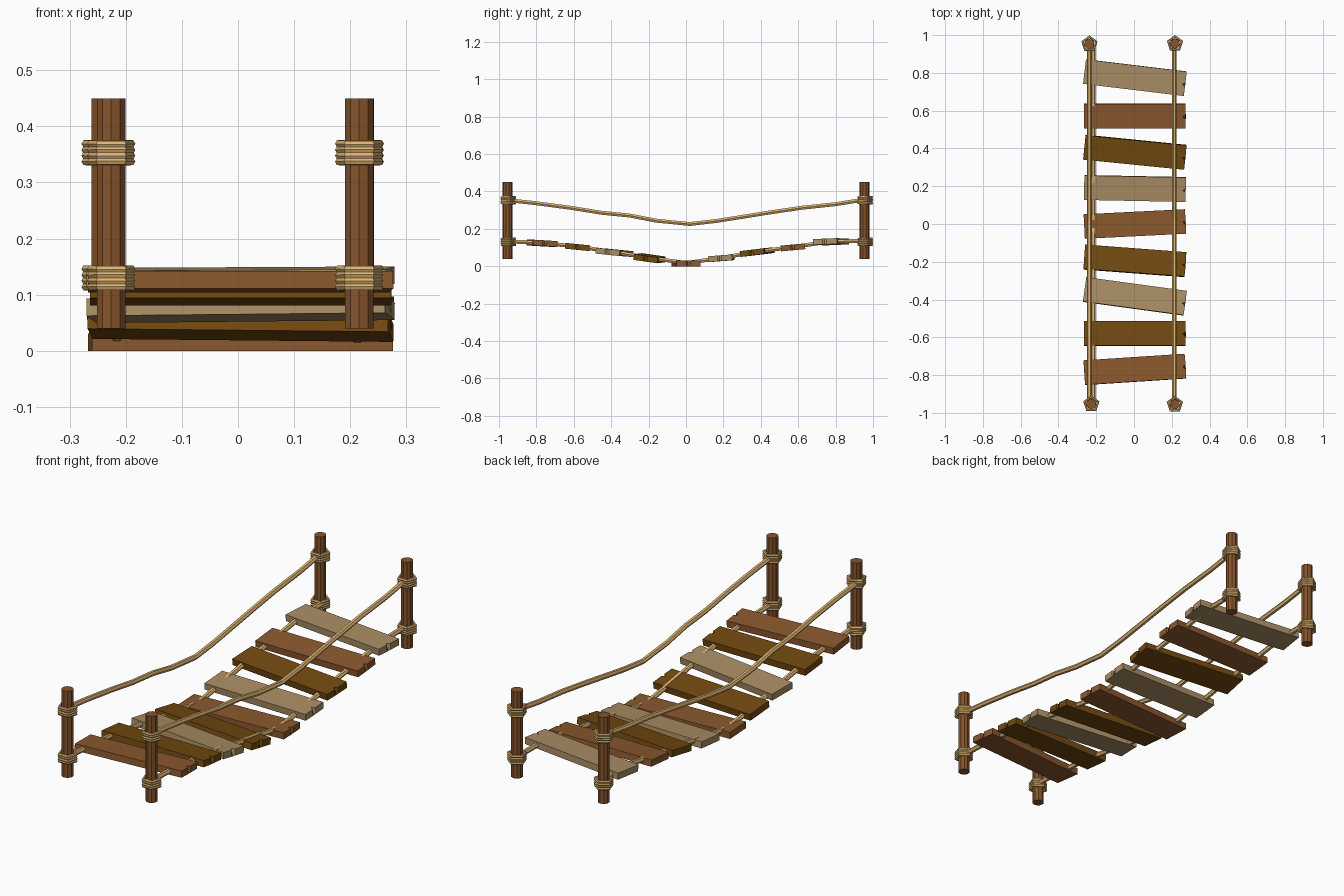
import bpy, bmesh, math
from mathutils import Matrix

if "Cube" in bpy.data.objects:
    bpy.data.objects.remove(bpy.data.objects["Cube"])


def material(name, rgb):
    m = bpy.data.materials.new(name)
    m.diffuse_color = (*rgb, 1)
    m.use_nodes = True
    m.node_tree.nodes["Principled BSDF"].inputs["Base Color"].default_value = m.diffuse_color
    return m


POST = material("post_wood", (0.24, 0.09, 0.024))
ROPE = material("rope", (0.74, 0.46, 0.17))
WOOD = {
    "brown": material("brown_wood", (0.26, 0.10, 0.027)),
    "dark": material("dark_wood", (0.17, 0.068, 0.005)),
    "tan": material("weathered_wood", (0.40, 0.27, 0.13)),
}


def plank(name, y, z, yaw, pitch, roll, mat):
    # board outline; the right end has a chip in its top edge
    outline = [(-0.268, -0.065), (0.269, -0.065), (0.270, -0.014), (0.270, -0.004),
               (0.270, 0.008), (0.269, 0.065), (-0.268, 0.065)]
    bm = bmesh.new()
    face = bm.faces.new([bm.verts.new((px, py, -0.0155)) for px, py in outline])
    ext = bmesh.ops.extrude_face_region(bm, geom=[face])
    top = [v for v in ext["geom"] if isinstance(v, bmesh.types.BMVert)]
    bmesh.ops.translate(bm, vec=(0, 0, 0.031), verts=top)
    for v in top:
        if abs(v.co.y + 0.004) < 0.001:
            v.co.x = 0.254
    bmesh.ops.recalc_face_normals(bm, faces=bm.faces)
    bm.transform(Matrix.Translation((0.004, y, z)) @ Matrix.Rotation(yaw, 4, "Z")
                 @ Matrix.Rotation(roll, 4, "Y") @ Matrix.Rotation(pitch, 4, "X"))
    me = bpy.data.meshes.new(name)
    bm.to_mesh(me)
    bm.free()
    me.materials.append(mat)
    bpy.context.collection.objects.link(bpy.data.objects.new(name, me))


def rope(name, points, radius):
    cu = bpy.data.curves.new(name, "CURVE")
    cu.dimensions = "3D"
    cu.bevel_depth = radius
    cu.bevel_resolution = 1
    cu.use_fill_caps = True
    sp = cu.splines.new("POLY")
    sp.points.add(len(points) - 1)
    for p, co in zip(sp.points, points):
        p.co = (*co, 1)
    sp.use_smooth = False
    cu.materials.append(ROPE)
    bpy.context.collection.objects.link(bpy.data.objects.new(name, cu))


# walkway boards: y, z, yaw, pitch, roll, wood
boards = [
    (-0.77, 0.123, 0.065, -0.06, 0.00, "brown"),
    (-0.58, 0.103, 0.00, -0.10, 0.00, "dark"),
    (-0.383, 0.074, -0.135, -0.10, -0.01, "tan"),
    (-0.195, 0.043, -0.075, -0.14, 0.01, "dark"),
    (0.0, 0.0155, 0.05, 0.0, 0.00, "brown"),
    (0.188, 0.043, -0.02, 0.08, 0.00, "tan"),
    (0.38, 0.076, -0.10, 0.12, 0.01, "dark"),
    (0.572, 0.101, 0.00, 0.09, 0.00, "brown"),
    (0.775, 0.131, -0.12, 0.04, -0.005, "tan"),
]
for i, (y, z, yaw, pitch, roll, wood) in enumerate(boards):
    plank(f"plank_{i + 1}", y, z, yaw, pitch, roll, WOOD[wood])

# posts with rope lashings
posts = {"front_left": (-0.226, -0.953), "front_right": (0.216, -0.955),
         "back_left": (-0.236, 0.953), "back_right": (0.217, 0.955)}
for name, (x, y) in posts.items():
    bpy.ops.mesh.primitive_cylinder_add(vertices=10, radius=0.0265, depth=0.41,
                                        location=(x, y, 0.245))
    ob = bpy.context.object
    ob.name = name + "_post"
    ob.data.materials.append(POST)
    for level, zc in (("lower", 0.130), ("upper", 0.353)):
        for k in range(4):
            bpy.ops.mesh.primitive_torus_add(
                major_segments=5, minor_segments=6, major_radius=0.038, minor_radius=0.0072,
                location=(x, y, zc + (k - 1.5) * 0.0105),
                rotation=(0, 0.02 * (-1) ** k, math.pi / 2))
            ob = bpy.context.object
            ob.name = f"{name}_{level}_lashing_{k + 1}"
            ob.data.materials.append(ROPE)

# sagging ropes: handrail above, walkway rope through the boards
rail = [(-0.95, 0.353), (-0.8, 0.337), (-0.62, 0.313), (-0.45, 0.286), (-0.3, 0.271),
        (-0.16, 0.244), (0.02, 0.226), (0.16, 0.242), (0.3, 0.264), (0.45, 0.288),
        (0.62, 0.313), (0.8, 0.332), (0.95, 0.356)]
walk = [(-0.95, 0.133)] + [(b[0], b[1] + 0.002) for b in boards] + [(0.95, 0.135)]
for side, xr, xw in (("left", -0.237, -0.216), ("right", 0.214, 0.213)):
    rope(side + "_handrail_rope", [(xr, y, z) for y, z in rail], 0.012)
    rope(side + "_walkway_rope", [(xw, y, z) for y, z in walk], 0.012)
